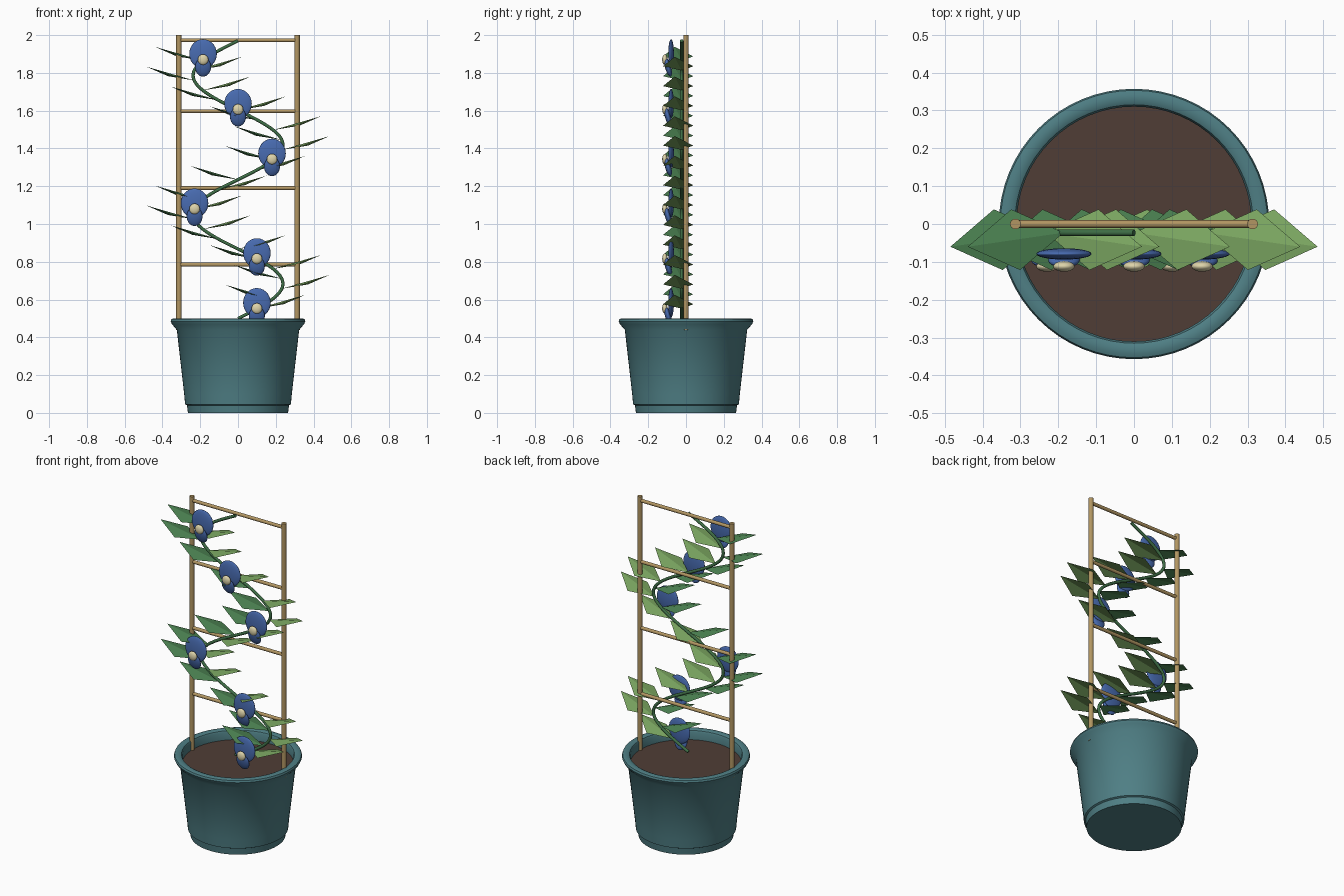
import bpy, bmesh, math
from mathutils import Vector

cube = bpy.data.objects.get("Cube")
if cube:
    bpy.data.objects.remove(cube, do_unlink=True)


def material(name, rgb):
    lin = [((c / 255 + 0.055) / 1.055) ** 2.4 for c in rgb] + [1]
    m = bpy.data.materials.new(name)
    m.use_nodes = True
    m.diffuse_color = lin
    m.node_tree.nodes["Principled BSDF"].inputs["Base Color"].default_value = lin
    return m


TEAL = material("teal glaze", (79, 127, 133))
SOIL = material("brown soil", (80, 61, 54))
WOOD = material("bamboo", (178, 150, 98))
STEM = material("stem green", (62, 110, 70))
DARK = material("deep leaf green", (78, 134, 84))
LIGHT = material("light leaf green", (124, 168, 98))
BLUE = material("petal blue", (72, 107, 176))
CREAM = material("cream", (222, 212, 170))


def finish(name, bm, mat, smooth=True):
    mesh = bpy.data.meshes.new(name)
    bm.to_mesh(mesh)
    bm.free()
    mesh.materials.append(mat)
    ob = bpy.data.objects.new(name, mesh)
    bpy.context.collection.objects.link(ob)
    if smooth:
        bpy.ops.object.select_all(action="DESELECT")
        ob.select_set(True)
        bpy.context.view_layer.objects.active = ob
        bpy.ops.object.shade_smooth_by_angle(angle=math.radians(35))
    return ob


def lathe(name, profile, mat, steps=64):
    bm = bmesh.new()
    verts = [bm.verts.new((r, 0, z)) for r, z in profile]
    edges = [bm.edges.new(pair) for pair in zip(verts, verts[1:])]
    bmesh.ops.spin(bm, geom=verts + edges, cent=(0, 0, 0), axis=(0, 0, 1),
                   angle=math.tau, steps=steps, use_duplicate=False)
    bmesh.ops.remove_doubles(bm, verts=bm.verts[:], dist=0.0001)
    bmesh.ops.recalc_face_normals(bm, faces=bm.faces[:])
    return finish(name, bm, mat)


def tube(name, points, radius, mat, sides=12):
    # Round rod swept along a path, with capped ends
    curve = bpy.data.curves.new(name, "CURVE")
    curve.dimensions = "3D"
    curve.bevel_depth = radius
    curve.bevel_resolution = sides // 4
    curve.use_fill_caps = True
    spline = curve.splines.new("POLY")
    spline.points.add(len(points) - 1)
    for p, co in zip(spline.points, points):
        p.co = (*co, 1)
    spline.use_smooth = True
    curve.materials.append(mat)
    ob = bpy.data.objects.new(name, curve)
    bpy.context.collection.objects.link(ob)
    return ob


def ellipsoid(name, centre, radii, mat, tilt=0):
    bm = bmesh.new()
    bmesh.ops.create_uvsphere(bm, u_segments=24, v_segments=14, radius=1)
    ob = finish(name, bm, mat)
    ob.location, ob.scale = centre, radii
    ob.rotation_euler.x = tilt
    return ob


# Pot with foot, flared wall and rounded rim
lathe("pot", [(0, 0), (0.265, 0), (0.27, 0.04), (0.28, 0.045), (0.285, 0.1),
              (0.324, 0.44), (0.35, 0.47), (0.357, 0.485), (0.353, 0.496),
              (0.342, 0.5), (0.325, 0.5), (0.315, 0.495), (0.31, 0.485),
              (0.31, 0.43)], TEAL)
lathe("soil", [(0, 0.44), (0.311, 0.44)], SOIL)

# Trellis
POST_X = 0.313
for side, x in (("left", POST_X), ("right", -POST_X)):
    tube(side + "_post", [(x, 0, 0.44), (x, 0, 2)], 0.0145, WOOD)
for i, z in enumerate((0.785, 1.19, 1.597, 1.973)):
    tube(f"rung_{i + 1}", [(-POST_X, 0, z), (POST_X, 0, z)], 0.0105, WOOD)

# Vine snaking up the trellis
VINE_START, VINE_RISE = 0.5, 1.47


def vine_point(t):
    return Vector((0.238 * math.sin(4 * math.pi * t), -0.023,
                   VINE_START + VINE_RISE * t))


tube("vine", [vine_point(i / 96) for i in range(97)], 0.009, STEM)


# Folded diamond leaves, alternating sides along the vine
def add_leaf(bm, base, side):
    along = Vector((0.253 * side, -0.037, 0.073))
    across = Vector((0.037 * side, 0.253, 0)).normalized() * 0.081
    droop = Vector((0, 0, -0.014))
    root, tip = bm.verts.new(base), bm.verts.new(base + along)
    middle = base + along * 0.5 + droop
    back = bm.verts.new(middle + across)
    front = bm.verts.new(middle - across)
    for tri in ((root, tip, back), (root, front, tip)):
        face = bm.faces.new(tri)
        face.normal_update()
        if face.normal.z < 0:
            face.normal_flip()


for name, first, side, mat in (("left_leaves", 1, 1, LIGHT),
                               ("right_leaves", 2, -1, DARK)):
    bm = bmesh.new()
    for k in range(first, 27, 2):
        add_leaf(bm, vine_point(k / 28), side)
    finish(name, bm, mat, smooth=False)

# Flowers: round back petal, lower lip and cream heart
for i, x in enumerate((0.1, 0.1, -0.23, 0.18, 0, -0.185)):
    z = 0.583 + 0.2635 * i
    ellipsoid(f"petal_{i + 1}", (x, -0.079, z), (0.073, 0.015, 0.078), BLUE)
    ellipsoid(f"lip_{i + 1}", (x, -0.095, z - 0.07), (0.042, 0.016, 0.052),
              BLUE, math.radians(15))
    ellipsoid(f"heart_{i + 1}", (x, -0.112, z - 0.03), (0.028, 0.014, 0.028), CREAM)
